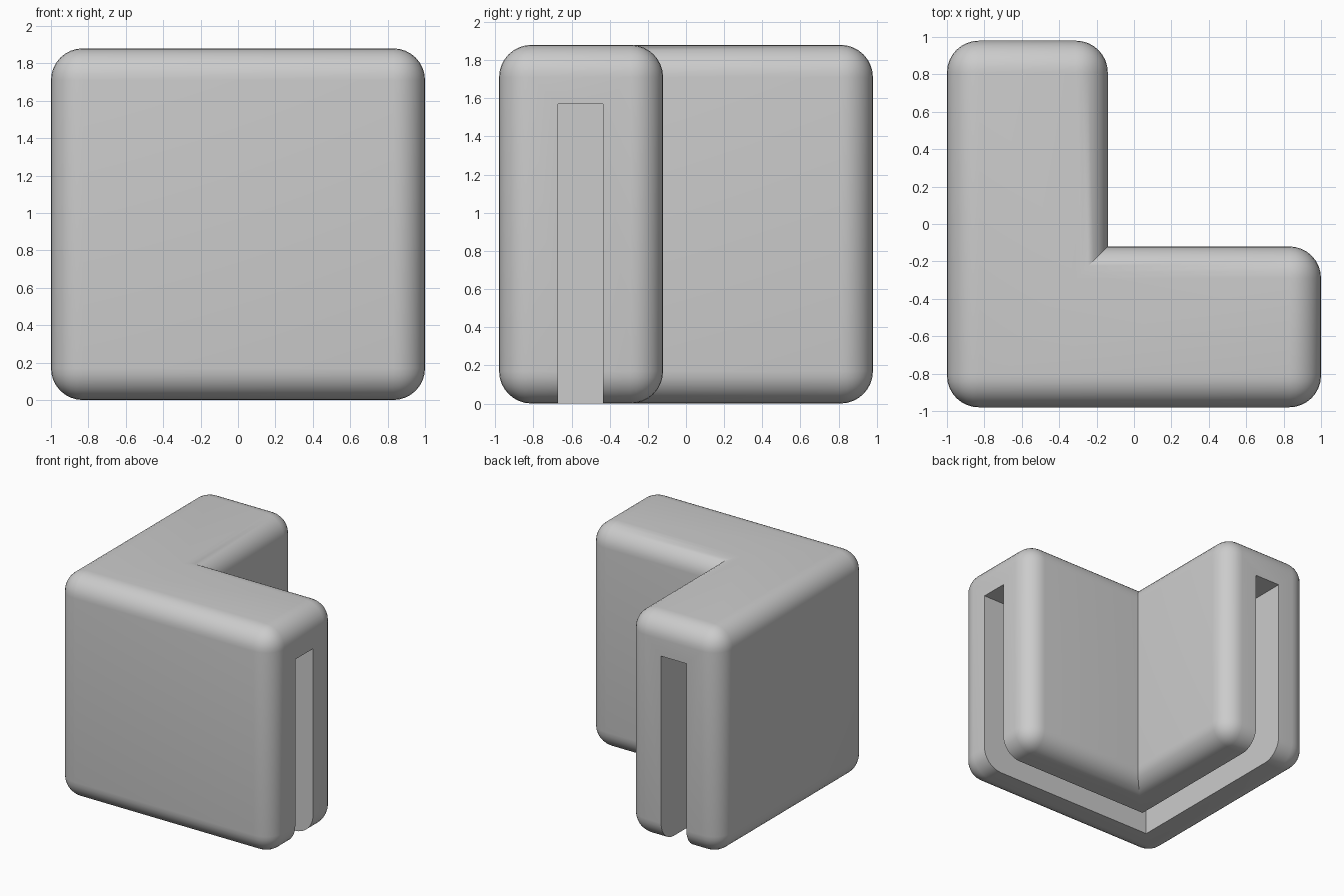
import bpy, bmesh

if "Cube" in bpy.data.objects:
    bpy.data.objects.remove(bpy.data.objects["Cube"], do_unlink=True)

grey = bpy.data.materials.new("light_grey")
grey.use_nodes = True
color = (0.6, 0.6, 0.6, 1)
grey.diffuse_color = color
grey.node_tree.nodes["Principled BSDF"].inputs["Base Color"].default_value = color


def l_prism(name, x, y, z, radius=0):
    """L-shaped block: x and y give (outer, inner, end), z gives (low, high)."""
    outline = [(x[0], y[0]), (x[2], y[0]), (x[2], y[1]),
               (x[1], y[1]), (x[1], y[2]), (x[0], y[2])]
    bm = bmesh.new()
    base = bm.faces.new([bm.verts.new((px, py, z[0])) for px, py in outline])
    top = bmesh.ops.extrude_face_region(bm, geom=[base])["geom"]
    for v in top:
        if isinstance(v, bmesh.types.BMVert):
            v.co.z = z[1]
    bmesh.ops.recalc_face_normals(bm, faces=bm.faces)
    if radius:
        # Round everything except the sharp inside corner
        edges = [e for e in bm.edges
                 if not all(abs(v.co.x - x[1]) + abs(v.co.y - y[1]) < 1e-4
                            for v in e.verts)]
        bmesh.ops.bevel(bm, geom=edges, offset=radius, segments=8,
                        profile=0.5, affect='EDGES', clamp_overlap=True)
    mesh = bpy.data.meshes.new(name)
    bm.to_mesh(mesh)
    bm.free()
    mesh.materials.append(grey)
    obj = bpy.data.objects.new(name, mesh)
    bpy.context.collection.objects.link(obj)
    return obj


# Rounded corner block and the channel running along both arms
block = l_prism("corner_block", (-1, -0.14, 1), (-0.98, -0.12, 0.98), (0, 1.88), 0.17)
slot = l_prism("slot_cutter", (-0.69, -0.455, 1.2), (-0.67, -0.435, 1.2), (-0.2, 1.57))
slot.hide_render = True
slot.hide_viewport = True

cut = block.modifiers.new("slot", 'BOOLEAN')
cut.operation = 'DIFFERENCE'
cut.solver = 'EXACT'
cut.object = slot

bpy.ops.object.select_all(action='DESELECT')
block.select_set(True)
bpy.context.view_layer.objects.active = block
bpy.ops.object.modifier_apply(modifier=cut.name)
bpy.data.objects.remove(slot, do_unlink=True)
bpy.ops.object.shade_smooth_by_angle()
